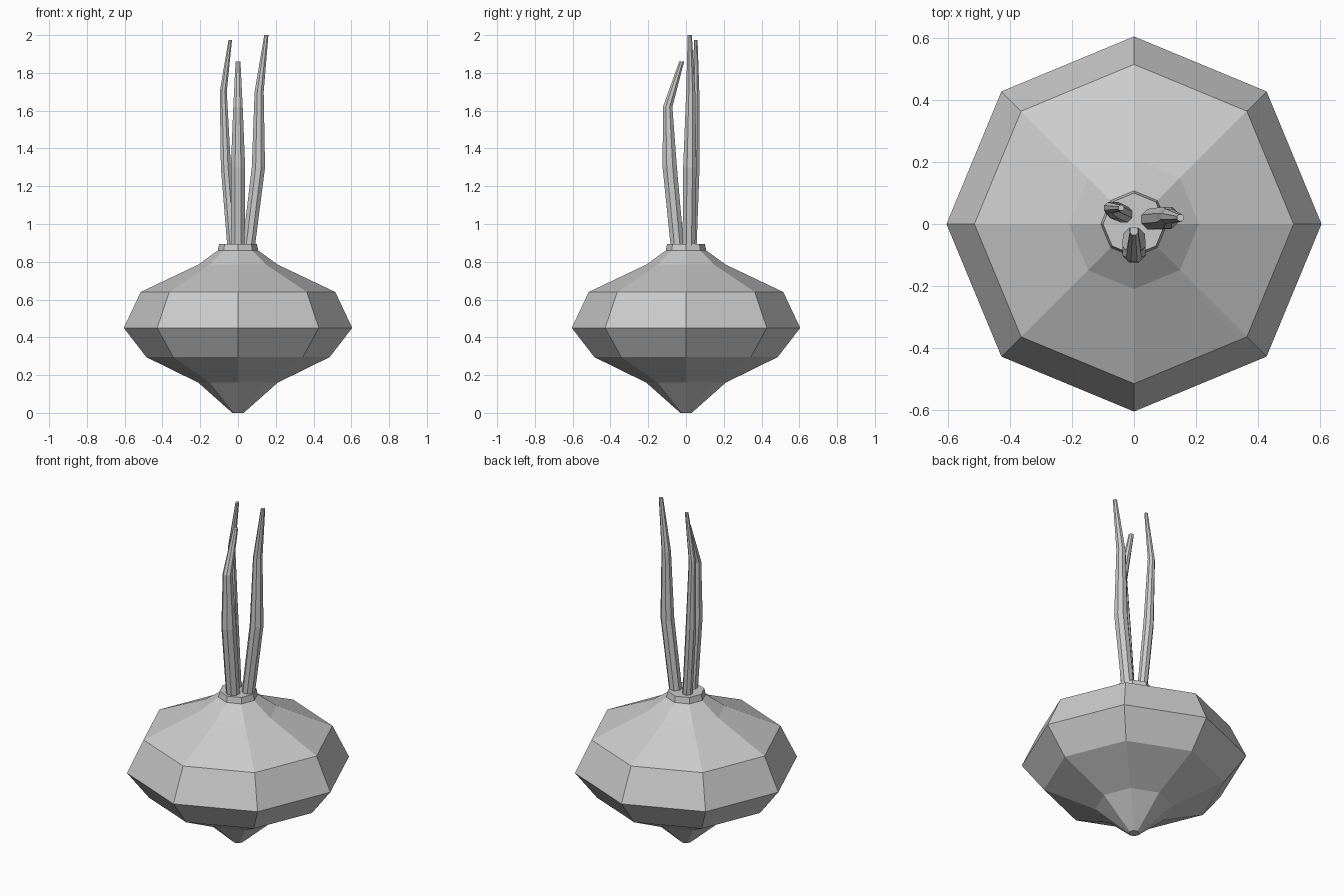
import bpy, bmesh
from math import cos, sin, pi
from mathutils import Vector

if "Cube" in bpy.data.objects:
    bpy.data.objects.remove(bpy.data.objects["Cube"])

grey = bpy.data.materials.new("plain grey")
grey.use_nodes = True
grey.diffuse_color = (0.6, 0.6, 0.6, 1)
grey.node_tree.nodes["Principled BSDF"].inputs["Base Color"].default_value = (0.6, 0.6, 0.6, 1)


def loft(name, rings, sides, turn=0.0):
    """Skin a closed tube over (x, y, z, radius) rings."""
    bm = bmesh.new()
    loops = []
    for x, y, z, r in rings:
        angles = [turn + 2 * pi * i / sides for i in range(sides)]
        loops.append([bm.verts.new(Vector((x + r * cos(a), y + r * sin(a), z))) for a in angles])
    for low, high in zip(loops, loops[1:]):
        for i in range(sides):
            j = (i + 1) % sides
            bm.faces.new((low[i], low[j], high[j], high[i]))
    bm.faces.new(loops[0][::-1])
    bm.faces.new(loops[-1])
    bmesh.ops.recalc_face_normals(bm, faces=bm.faces)
    mesh = bpy.data.meshes.new(name)
    bm.to_mesh(mesh)
    bm.free()
    mesh.materials.append(grey)
    obj = bpy.data.objects.new(name, mesh)
    bpy.context.collection.objects.link(obj)
    return obj


# Eight-sided bulb with a pointed root and a short collar
profile = [(0.03, 0), (0.21, 0.16), (0.485, 0.295), (0.605, 0.45),
           (0.515, 0.64), (0.21, 0.785), (0.107, 0.86), (0.1, 0.895)]
loft("bulb", [(0, 0, z, r) for r, z in profile], 8)

# Three tapering, bent leaf stalks rooted in the collar
stalks = {
    "left_stalk": [(0.055, 0.015, 0.87, 0.036), (0.108, 0.02, 1.3, 0.038),
                   (0.112, 0.025, 1.7, 0.026), (0.15, 0.02, 2.0, 0.012)],
    "right_stalk": [(-0.03, 0.03, 0.87, 0.028), (-0.064, 0.045, 1.3, 0.029),
                    (-0.078, 0.052, 1.7, 0.02), (-0.041, 0.052, 1.975, 0.01)],
    "front_stalk": [(0, -0.045, 0.87, 0.038), (0, -0.086, 1.3, 0.041),
                    (0, -0.097, 1.62, 0.027), (0, -0.023, 1.86, 0.014)],
}
for name, rings in stalks.items():
    loft(name, rings, 8, pi / 8)
